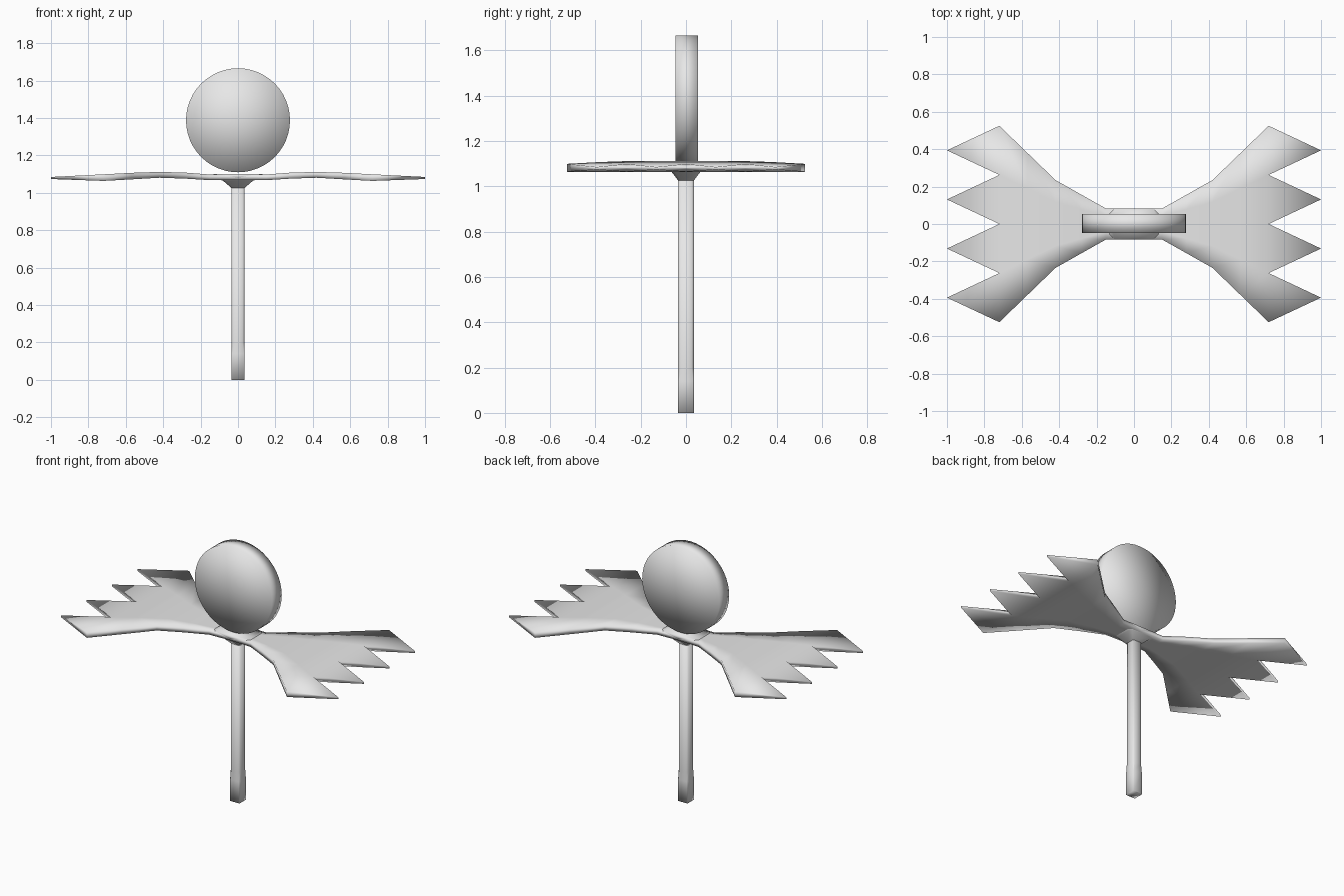
import bpy, bmesh, math

if "Cube" in bpy.data.objects:
    bpy.data.objects.remove(bpy.data.objects["Cube"])

grey = bpy.data.materials.new("light grey")
grey.diffuse_color = (0.8, 0.8, 0.8, 1)
grey.use_nodes = True
grey.node_tree.nodes["Principled BSDF"].inputs["Base Color"].default_value = grey.diffuse_color


def finish(bm, name):
    """Turn a bmesh into a smooth shaded object."""
    bmesh.ops.recalc_face_normals(bm, faces=bm.faces)
    for f in bm.faces:
        f.smooth = True
    me = bpy.data.meshes.new(name)
    bm.to_mesh(me)
    bm.free()
    me.materials.append(grey)
    ob = bpy.data.objects.new(name, me)
    bpy.context.collection.objects.link(ob)
    return ob


def loft(name, rings):
    """Skin chamfered rectangles given as (z, half x, half y, chamfer)."""
    bm = bmesh.new()
    loops = []
    for z, a, b, c in rings:
        pts = [(a, b - c), (a - c, b), (c - a, b), (-a, b - c),
               (-a, c - b), (c - a, -b), (a - c, -b), (a, c - b)]
        loops.append([bm.verts.new((x, y, z)) for x, y in pts])
    for lo, hi in zip(loops, loops[1:]):
        for i in range(8):
            j = (i + 1) % 8
            bm.faces.new((lo[i], lo[j], hi[j], hi[i]))
    bm.faces.new(loops[0])
    bm.faces.new(loops[-1])
    return finish(bm, name)


# Post with a squarer foot
loft("post", [(0, .035, .035, .004), (.14, .035, .035, .004),
              (.2, .035, .035, .011), (1.05, .035, .035, .011)])

# Flared hub joining post and wings
loft("hub", [(1.025, .034, .034, .011), (1.065, .08, .065, .015),
             (1.08, .13, .08, .025), (1.10, .13, .082, .025)])

# Upright disc head
bm = bmesh.new()
bmesh.ops.create_cone(bm, cap_ends=True, cap_tris=True, segments=48,
                      radius1=.278, radius2=.278, depth=.1)
disc = finish(bm, "disc_head")
disc.rotation_euler = (math.pi / 2, 0, 0)
disc.location = (0, .003, 1.388)

# Wings: columns of (x, half width, top z, bottom z), five rows each
columns = [(0, .08, 1.099, 1.07), (.15, .083, 1.098, 1.068),
           (.28, .156, 1.108, 1.076), (.42, .235, 1.112, 1.081),
           (.57, .38, 1.107, 1.072), (.72, .525, 1.099, 1.064)]
bm = bmesh.new()
grid = {}
for i, (x, half, top, low) in enumerate(columns):
    for r in range(5):
        y = half * (r - 2) / 2
        grid[i, r, 0] = bm.verts.new((x, y, top))
        grid[i, r, 1] = bm.verts.new((x, y, low))
last = len(columns) - 1
for i in range(last):
    for s in (0, 1):
        for r in range(4):
            bm.faces.new((grid[i, r, s], grid[i + 1, r, s],
                          grid[i + 1, r + 1, s], grid[i, r + 1, s]))
    for r in (0, 4):
        bm.faces.new((grid[i, r, 0], grid[i + 1, r, 0],
                      grid[i + 1, r, 1], grid[i, r, 1]))

# Pointed feathers along the wing tip
for r in range(4):
    y = .525 * (r - 1.5) / 2
    tip = [bm.verts.new((1, y, z)) for z in (1.085, 1.074)]
    for s in (0, 1):
        bm.faces.new((grid[last, r, s], tip[s], grid[last, r + 1, s]))
    for q in (r, r + 1):
        bm.faces.new((grid[last, q, 0], tip[0], tip[1], grid[last, q, 1]))

wings = finish(bm, "wings")
mirror = wings.modifiers.new("mirror", 'MIRROR')
mirror.use_clip = True
